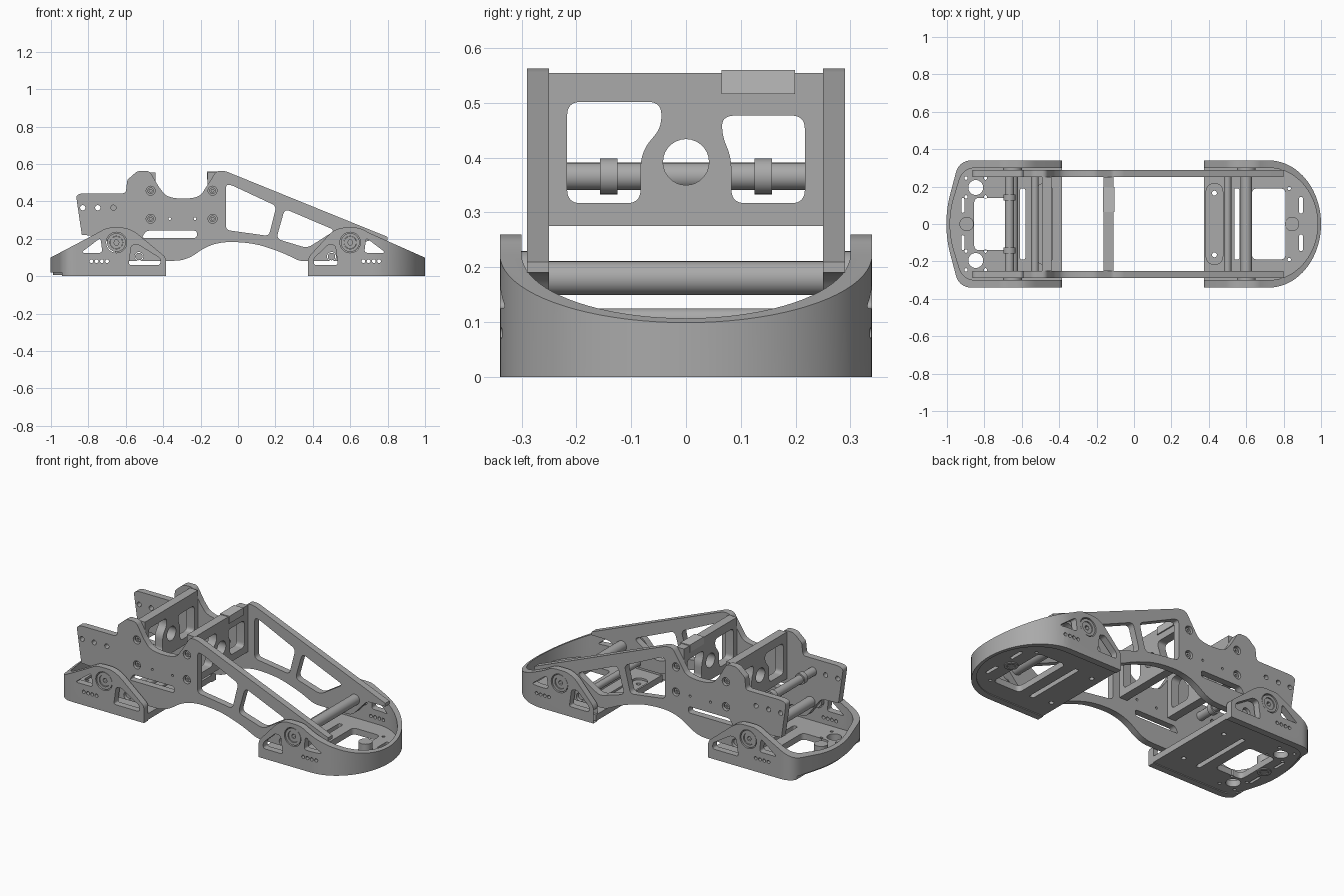
import bpy, bmesh, math
from mathutils import Vector

cube = bpy.data.objects.get("Cube")
if cube:
    bpy.data.objects.remove(cube, do_unlink=True)


def material(name, v):
    m = bpy.data.materials.new(name)
    m.use_nodes = True
    m.diffuse_color = (v, v, v, 1)
    m.node_tree.nodes["Principled BSDF"].inputs["Base Color"].default_value = (v, v, v, 1)
    return m


GREY = material("machined grey", 0.40)
LIGHT = material("light grey", 0.50)
AXES = {"xz": lambda a, b, d: (a, d, b),
        "yz": lambda a, b, d: (d, a, b),
        "xy": lambda a, b, d: (a, b, d)}


def rounded(pts, default=0.0, steps=8):
    """Polygon whose corners (a, b, cut) are replaced by smooth curves."""
    out = []
    for i, p in enumerate(pts):
        c = Vector(p[:2])
        cut = p[2] if len(p) > 2 else default
        if not cut:
            out.append(c)
            continue
        ends = []
        for q in (pts[i - 1], pts[(i + 1) % len(pts)]):
            e = Vector(q[:2]) - c
            ends.append(c + e.normalized() * min(cut, e.length * 0.48))
        for k in range(steps + 1):
            t = k / steps
            out.append(ends[0] * (1 - t) ** 2 + c * 2 * t * (1 - t) + ends[1] * t * t)
    return out


def circle(a, b, r, n=28):
    return [Vector((a + r * math.cos(math.tau * i / n), b + r * math.sin(math.tau * i / n)))
            for i in range(n)]


def slot(a, b, w, h, r):
    return rounded([(a - w, b - h), (a + w, b - h), (a + w, b + h), (a - w, b + h)], r)


def finish(obj, mat):
    obj.data.materials.clear()
    obj.data.materials.append(mat)
    obj.data.shade_smooth()
    obj.data.set_sharp_from_angle(angle=math.radians(30))
    return obj


def baked(obj):
    dg = bpy.context.evaluated_depsgraph_get()
    return bpy.data.meshes.new_from_object(obj.evaluated_get(dg))


def plate(name, plane, loops, lo, hi, mat=GREY):
    """Flat plate from an outline followed by its holes."""
    cu = bpy.data.curves.new(name, "CURVE")
    cu.dimensions = "2D"
    cu.fill_mode = "BOTH"
    cu.extrude = (hi - lo) / 2
    for loop in loops:
        s = cu.splines.new("POLY")
        s.points.add(len(loop) - 1)
        for pt, v in zip(s.points, loop):
            pt.co = (v[0], v[1], 0, 1)
        s.use_cyclic_u = True
    tmp = bpy.data.objects.new(name + " outline", cu)
    bpy.context.collection.objects.link(tmp)
    me = baked(tmp)
    bpy.data.objects.remove(tmp, do_unlink=True)
    bm = bmesh.new()
    bm.from_mesh(me)
    for v in bm.verts:
        v.co = AXES[plane](v.co.x, v.co.y, v.co.z + (lo + hi) / 2)
    bmesh.ops.remove_doubles(bm, verts=bm.verts, dist=0.0001)
    bmesh.ops.recalc_face_normals(bm, faces=bm.faces)
    bm.to_mesh(me)
    bm.free()
    me.name = name
    obj = bpy.data.objects.new(name, me)
    bpy.context.collection.objects.link(obj)
    return finish(obj, mat)


def rod(name, x, z, r, y0, y1, mat=GREY):
    return plate(name, "xz", [circle(x, z, r)], y0, y1, mat)


# side frames
BULK_X = (-0.467, -0.136)
BOLTS = [(x, z) for x in BULK_X for z in (0.457, 0.307)]
CROSS = [(-0.53, 0.105), (0.50, 0.105)]
frame = rounded([
    (-0.867, 0.443, 0.05), (-0.60, 0.443, 0.02), (-0.592, 0.515, 0.01), (-0.537, 0.563, 0.02),
    (-0.473, 0.563, 0.02), (-0.425, 0.48, 0.01), (-0.375, 0.415, 0.08), (-0.21, 0.415, 0.08),
    (-0.168, 0.48, 0.01), (-0.115, 0.563, 0.02), (-0.07, 0.563, 0.02), (0.80, 0.21),
    (0.80, 0.19), (0.68, 0.19, 0.03), (0.58, 0.08, 0.03), (0.33, 0.08, 0.03),
    (0.24, 0.125, 0.05), (0.08, 0.18, 0.12), (-0.13, 0.185, 0.12), (-0.28, 0.083, 0.06),
    (-0.62, 0.08, 0.03), (-0.72, 0.215, 0.03), (-0.835, 0.22), (-0.86, 0.39, 0.02)])
frame_holes = [
    rounded([(-0.065, 0.49), (-0.035, 0.487), (0.205, 0.375), (0.165, 0.215), (-0.065, 0.247)], 0.025),
    rounded([(0.25, 0.36), (0.52, 0.245), (0.37, 0.15), (0.205, 0.2)], 0.03),
    rounded([(-0.515, 0.205), (-0.22, 0.205), (-0.22, 0.243), (-0.49, 0.243)], 0.015)]
frame_holes += [circle(x, z, 0.024) for x, z in BOLTS + CROSS]
frame_holes += [circle(x, 0.366, 0.014) for x in (-0.83, -0.75, -0.666)]
frame_holes += [circle(x, 0.307, 0.007) for x in (-0.365, -0.23)]
for side, s in (("left", 1), ("right", -1)):
    plate(side + "_frame", "xz", [frame] + frame_holes, *sorted((0.25 * s, 0.29 * s)))
    for i, (x, z) in enumerate(BOLTS):
        plate(f"{side}_bolt_{i}", "xz", [circle(x, z, 0.017), circle(x, z, 0.008, 6)],
              *sorted((0.245 * s, 0.28 * s)))

# bulkheads between the frames
for name, x in zip(("rear_bulkhead", "front_bulkhead"), BULK_X):
    plate(name, "yz", [
        [(-0.25, 0.275), (0.25, 0.275), (0.25, 0.555), (-0.25, 0.555)],
        rounded([(-0.217, 0.317), (-0.217, 0.502), (-0.045, 0.502), (-0.045, 0.455, 0.02),
                 (-0.083, 0.41, 0.03), (-0.083, 0.317)], 0.025),
        rounded([(0.217, 0.317), (0.217, 0.477), (0.066, 0.477), (0.066, 0.44),
                 (0.083, 0.40), (0.083, 0.317)], 0.025),
        circle(0, 0.392, 0.042)], x - 0.026, x + 0.026)
plate("top_tab", "yz", [slot(0.132, 0.538, 0.067, 0.022, 0)], -0.165, -0.103, LIGHT)

# cross rods
rod("handle_rod", -0.666, 0.366, 0.025, -0.25, 0.25)
for s in (-1, 1):
    rod("handle_collar", -0.666, 0.366, 0.033, s * 0.141 - 0.016, s * 0.141 + 0.016)
for x, z in CROSS:
    rod("lower_cross_rod", x, z, 0.02, -0.275, 0.275)


# shoes: a bent wall cut to a side profile, over a pierced floor
def shoe(name, pivot, d, inner, outer, dots, wall, base, floor_holes):
    X = lambda loop: [(pivot + d * p[0], *p[1:]) for p in loop]
    side = rounded(X([(inner, 0), (inner, 0.10, 0.02), (-0.10, 0.237, 0.03), (-0.05, 0.26, 0.03),
                      (0.05, 0.26, 0.03), (0.10, 0.232, 0.03), (outer + 0.02, 0.09)])
                   + ([(pivot + d * (outer + 0.02), 0.02), (-0.94, 0.02), (-0.94, 0)] if d < 0
                      else [(pivot + outer + 0.02, 0)]))
    holes = [circle(pivot, 0.18, 0.055),
             rounded(X([(0.075, 0.125), (0.19, 0.125), (0.085, 0.205)]), 0.018),
             rounded(X([(inner + 0.03, 0.06), (inner + 0.03, 0.095), (-0.115, 0.17),
                        (-0.08, 0.165), (-0.065, 0.06)]), 0.015)]
    holes += [circle(pivot + d * (dots + i * 0.028), 0.08, 0.010, 16) for i in range(4)]
    cutter = plate(name + "_profile", "xz", [side] + holes, -0.4, 0.4)
    cutter.hide_render = True
    shell = plate(name + "_wall", "xy", [wall], -0.01, 0.3)
    mod = shell.modifiers.new("side profile", "BOOLEAN")
    mod.operation = "INTERSECT"
    mod.solver = "EXACT"
    mod.object = cutter
    mesh = baked(shell)
    shell.modifiers.clear()
    shell.data = mesh
    finish(shell, GREY)
    bpy.data.objects.remove(cutter, do_unlink=True)

    # floor layers, the upper one with a long recess
    rx = pivot - d * 0.17
    screws = [circle(rx, y, 0.013) for y in (-0.165, 0.165)]
    plate(name + "_floor", "xy", [base] + floor_holes + screws, 0.005, 0.03)
    plate(name + "_floor_top", "xy", [base] + floor_holes + [slot(rx, 0, 0.045, 0.215, 0.05)],
          0.03, 0.042)

    # pivot bar and its washers
    rod(name + "_pivot_bar", pivot, 0.18, 0.031, -0.30, 0.30)
    for s in (-1, 1):
        plate(name + "_washer", "xz", [circle(pivot, 0.18, 0.05), circle(pivot, 0.18, 0.034)],
              *sorted((0.285 * s, 0.336 * s)))
        plate(name + "_pivot_cap", "xz", [circle(pivot, 0.18, 0.033), circle(pivot, 0.18, 0.014, 6)],
              *sorted((0.285 * s, 0.33 * s)))

    # foot knob
    kx = pivot + d * 0.245
    plate(name + "_knob", "xy", [circle(kx, 0, 0.038)], 0.005, 0.09)
    plate(name + "_knob_ring", "xy", [circle(kx, 0, 0.038), circle(kx, 0, 0.022)], 0, 0.006)


def arc(cx, rx, ry, n=40):
    return [(cx + rx * math.cos(a), ry * math.sin(a))
            for a in (math.pi * (i / n - 0.5) for i in range(n + 1))]


def toe_path(rx, ry):
    return [(0.375, -ry)] + arc(0.72, rx, ry) + [(0.375, ry)]


def heel_path(inset):
    y = 0.34 - inset
    x = inset * 0.5
    return rounded([(-0.385, -y), (-0.935 + x, -y, 0.07), (-1.025 + x, 0, 0.2),
                    (-0.935 + x, y, 0.07), (-0.385, y)], steps=14)


toe_holes = [slot(0.72, 0, 0.09, 0.19, 0.03), slot(0.55, 0, 0.014, 0.19, 0.012)]
toe_holes += [slot(0.893, s * 0.1, 0.01, 0.045, 0.01) for s in (-1, 1)]
toe_holes += [circle(0.83, s * 0.19, 0.009, 14) for s in (-1, 1)]
shoe("toe_shoe", 0.60, 1, -0.225, 0.40, 0.07,
     toe_path(0.28, 0.34) + toe_path(0.262, 0.30)[::-1], toe_path(0.27, 0.315), toe_holes)

heel_holes = [slot(-0.765, 0, 0.09, 0.14, 0.03), slot(-0.595, 0, 0.014, 0.19, 0.012)]
for s in (-1, 1):
    heel_holes.append(slot(-0.915, s * 0.1, 0.008, 0.04, 0.01))
    heel_holes.append(circle(-0.846, s * 0.195, 0.04))
    heel_holes += [circle(-0.846 + a, s * 0.195 + b, 0.009, 14)
                   for a in (-0.052, 0.052) for b in (-0.05, 0.05)]
shoe("heel_shoe", -0.65, -1, -0.265, 0.35, 0.05,
     list(heel_path(0)) + list(heel_path(0.04))[::-1], heel_path(0.03), heel_holes)
